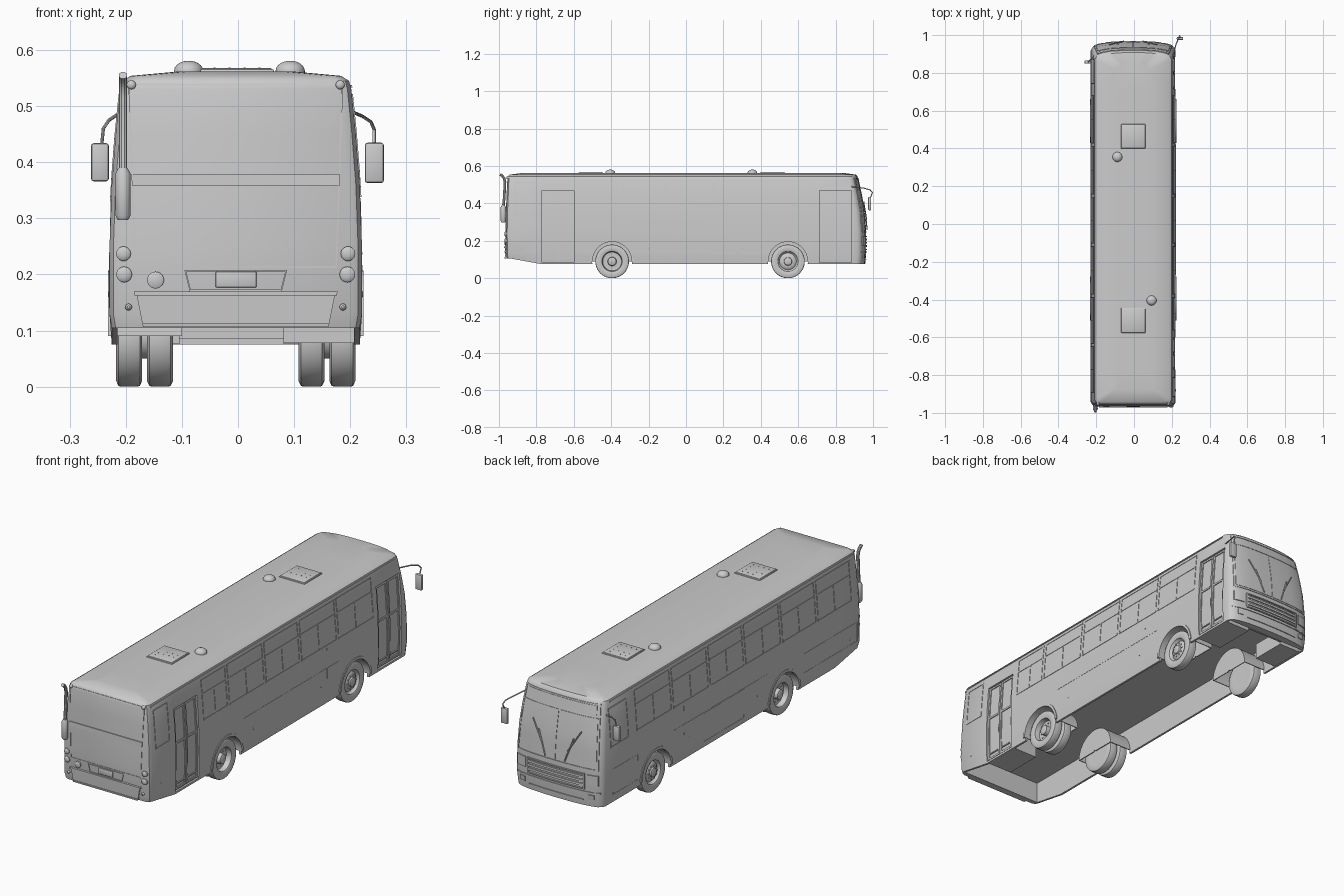
import bpy, bmesh, math
from mathutils import Vector

if "Cube" in bpy.data.objects:
    bpy.data.objects.remove(bpy.data.objects["Cube"])

# body levels: height, half width, front y, rear y
LEV = [(.075, .221, .958, -.957), (.13, .225, .963, -.962), (.25, .225, .962, -.963), (.36, .221, .953, -.961),
       (.45, .214, .938, -.957), (.53, .206, .921, -.954), (.545, .202, .916, -.951),
       (.554, .188, .908, -.942), (.562, .10, .85, -.88)]


def lev(z):
    z = min(max(z, LEV[0][0]), LEV[-1][0])
    for a, b in zip(LEV, LEV[1:]):
        if z <= b[0]:
            t = (z - a[0]) / (b[0] - a[0])
            return [a[i] + t * (b[i] - a[i]) for i in (1, 2, 3)]


def nose(w):  # half plan curve of the front: x, setback
    return [(0, 0), (w * .3, .001), (w * .6, .005), (w - .045, .012), (w - .022, .019), (w - .007, .03), (w, .045)]


def front_y(x, z):
    w, yf, _ = lev(z)
    pts, x = nose(w), min(abs(x), w)
    for a, b in zip(pts, pts[1:]):
        if x <= b[0]:
            return yf - a[1] - (b[1] - a[1]) * (x - a[0]) / (b[0] - a[0])
    return yf - .045


# surface maps: (u, v, offset) -> point on the body skin
def side(s):
    return lambda u, v, d: (s * (lev(v)[0] + d), u, v)


def front(u, v, d):
    x = u * lev(v)[0]
    return (x, front_y(x, v) + d, v)


def rear(u, v, d):
    return (u, lev(v)[2] - d, v)


def rear_taper(u, v, d):
    return (u * (.176 + .035 * (v - .1)), lev(v)[2] - d, v)


def bumper(u, v, d):
    return rear(u * (.165 + .2 * (v - .105)), v, d)


def arch(s, y):
    return lambda a, r, d: (s * (.225 + d), y + r * math.cos(a), .09 + r * math.sin(a))


def finish(name, bm, angle=35):
    bmesh.ops.recalc_face_normals(bm, faces=bm.faces)
    me = bpy.data.meshes.new(name)
    bm.to_mesh(me)
    bm.free()
    ob = bpy.data.objects.new(name, me)
    bpy.context.collection.objects.link(ob)
    smooth(ob, angle)
    return ob


def smooth(ob, angle=35):
    bpy.ops.object.select_all(action='DESELECT')
    bpy.context.view_layer.objects.active = ob
    ob.select_set(True)
    bpy.ops.object.shade_smooth_by_angle(angle=math.radians(angle))


def skin(name, f, rects, d0=-.004, d1=.002, nu=1, nv=1):
    """Closed slabs laid on a mapped surface, one per (u0, u1, v0, v1)."""
    bm = bmesh.new()
    for u0, u1, v0, v1 in rects:
        g = [[[bm.verts.new(f(u0 + (u1 - u0) * i / nu, v0 + (v1 - v0) * j / nv, d))
               for j in range(nv + 1)] for i in range(nu + 1)] for d in (d0, d1)]
        for k in g:
            for i in range(nu):
                for j in range(nv):
                    bm.faces.new((k[i][j], k[i + 1][j], k[i + 1][j + 1], k[i][j + 1]))
        edge = [(i, 0) for i in range(nu)] + [(nu, j) for j in range(nv)] + \
               [(i, nv) for i in range(nu, 0, -1)] + [(0, j) for j in range(nv, 0, -1)]
        for (a, b), (c, e) in zip(edge, edge[1:] + edge[:1]):
            bm.faces.new((g[0][a][b], g[0][c][e], g[1][c][e], g[1][a][b]))
    return finish(name, bm)


def frame(u0, u1, v0, v1, tu, tv=None):
    tv = tv or tu
    return [(u0, u1, v0, v0 + tv), (u0, u1, v1 - tv, v1), (u0, u0 + tu, v0 + tv, v1 - tv), (u1 - tu, u1, v0 + tv, v1 - tv)]


def box(name, lo, hi, bev=0):
    bm = bmesh.new()
    bmesh.ops.create_cube(bm, size=1)
    for v in bm.verts:
        v.co = [(lo[i] + hi[i]) / 2 + v.co[i] * (hi[i] - lo[i]) for i in range(3)]
    if bev:
        bmesh.ops.bevel(bm, geom=bm.edges[:], offset=bev, segments=2, affect='EDGES', profile=.5)
    return finish(name, bm)


def lathe(name, prof, loc, axis, n=32):
    """Spin (radius, height) points round an axis through loc."""
    bm = bmesh.new()
    q = Vector((0, 0, 1)).rotation_difference(Vector(axis))
    rings = [[bm.verts.new(Vector(loc) + q @ Vector((r * math.cos(math.tau * i / n), r * math.sin(math.tau * i / n), h)))
              for i in range(n)] for r, h in prof]
    for a, b in zip(rings, rings[1:]):
        for i in range(n):
            bm.faces.new((a[i], a[(i + 1) % n], b[(i + 1) % n], b[i]))
    bm.faces.new(rings[0])
    bm.faces.new(rings[-1])
    return finish(name, bm)


def tube(name, pts, r):
    cu = bpy.data.curves.new(name, 'CURVE')
    cu.dimensions, cu.bevel_depth, cu.bevel_resolution, cu.use_fill_caps = '3D', r, 3, True
    sp = cu.splines.new('POLY')
    sp.points.add(len(pts) - 1)
    for p, c in zip(sp.points, pts):
        p.co = (*c, 1)
    ob = bpy.data.objects.new(name, cu)
    bpy.context.collection.objects.link(ob)
    bpy.ops.object.select_all(action='DESELECT')
    bpy.context.view_layer.objects.active = ob
    ob.select_set(True)
    bpy.ops.object.convert(target='MESH')
    smooth(bpy.context.object)


# body shell lofted from plan outlines, underside kicked up at the tail
bm, rings = bmesh.new(), []
for k, (z, w, yf, yr) in enumerate(LEV):
    half = [(w - .022, yr), (w - .007, yr + .007), (w, yr + .022), (w, -.77), (w, .7)] + \
           [(x, yf - s) for x, s in reversed(nose(w))]
    full = half + [(-x, y) for x, y in reversed(half[:-1])]
    rings.append([bm.verts.new((x, y, .105 if k == 0 and y < -.8 else z)) for x, y in full])
for a, b in zip(rings, rings[1:]):
    for i in range(len(a)):
        j = (i + 1) % len(a)
        bm.faces.new((a[i], a[j], b[j], b[i]))
low = rings[0]
bm.faces.new(low[:3] + low[-3:])
bm.faces.new((low[2], low[3], low[-4], low[-3]))
bm.faces.new(low[3:-3])
bm.faces.new(rings[-1])
bmesh.ops.triangulate(bm, faces=bm.faces[:])
body = finish("body", bm)

# openings: underfloor, wheel arches, doors
WHEELS = (-.395, .545)
DOORS = ((-.77, -.6), (.715, .885))
cutters = [box("cut_floor", (-.211, -.935, -.1), (.211, .921, .204))]
for y in WHEELS:
    cutters.append(lathe("cut_arch", [(.107, -.3), (.107, .3)], (0, y, .0903), (1, 0, 0)))
for y0, y1 in DOORS:
    cutters.append(skin("cut_door", side(1), [(y0, y1, .085, .468)], -.009, .03, 1, 6))
for c in cutters:
    m = body.modifiers.new("cut", 'BOOLEAN')
    m.operation, m.solver, m.object = 'DIFFERENCE', 'EXACT', c
    bpy.context.view_layer.objects.active = body
    bpy.ops.object.modifier_apply(modifier=m.name)
    bpy.data.objects.remove(c)
smooth(body)

# wheel housings under the floor
for s in (-1, 1):
    for y in WHEELS:
        skin("wheel_housing", arch(s, y), [(0, math.pi, .107, .111)], -.125, -.01, 24)
        skin("wheel_housing_wall", arch(s, y), [(0, math.pi, .005, .111)], -.129, -.125, 24)

# doors: two leaves each, with framed panes
for y0, y1 in DOORS:
    ym = (y0 + y1) / 2
    rects = []
    for a, b in ((y0 + .003, ym - .002), (ym + .002, y1 - .003)):
        rects += frame(a, b, .09, .464, .009) + [(a + .009, b - .009, .3, .309), (a + .009, b - .009, .115, .12)]
    skin("door_leaves", side(1), rects, -.01, -.005, 1, 3)

# side windows, sliders, gutters and skirt seams
EDGES = [-.9, -.64, -.38, -.11, .15, .42, .69]
for s in (-1, 1):
    spans = list(zip(EDGES, EDGES[1:])) if s < 0 else [(-.57, -.38)] + list(zip(EDGES[2:], EDGES[3:]))
    rects = []
    for a, b in spans:
        a, b = a + .006, b - .006
        rects += frame(a, b, .338, .522, .005) + [(a + .005, b - .005, .455, .46), ((a + b) / 2 - .002, (a + b) / 2 + .002, .343, .455)]
    rects += frame(-.915, -.81, .338, .515, .005) if s > 0 else frame(.74, .875, .33, .51, .006)
    skin("side_windows", side(s), rects, -.004, .002, 1, 3)
    skin("roof_gutter", side(s), [(-.93, .86, .533, .538)], -.004, .003)
    skirt = [(-.27, .42, .236, .239), (.339, .341, .19, .33)]
    if s < 0:
        skirt += frame(-.93, -.53, .14, .23, .002) + frame(.68, .86, .11, .23, .002) + frame(-.1, .2, .1, .235, .002)
    skin("skirt_seams", side(s), skirt, -.004, .001)
    for y in WHEELS:
        skin("wheel_arch_trim", arch(s, y), [(0, math.pi, .105, .117)], -.012, .003, 24)
    for y in (-.88, -.2, .3):
        lathe("side_marker", [(.006, -.006), (.006, .001), (.003, .002)], (s * .225, y, .165), (s, 0, 0), 12)

# wheels: single in front, dual at the rear
for s in (-1, 1):
    ax = (s, 0, 0)
    tyre = [(.02, -.022), (.06, -.022), (.08, -.023), (.0885, -.019), (.09, -.014), (.09, .014), (.0885, .019), (.08, .023), (.058, .021), (.054, .019)]
    lathe("front_wheel", tyre + [(.05, .01), (.045, .006), (.036, .014), (.022, .016), (.02, .022), (.012, .025)], (s * .19, WHEELS[1], .09), ax, 40)
    lathe("rear_outer_wheel", tyre + [(.05, -.004), (.03, -.008), (.024, -.006), (.022, .014), (.013, .018)], (s * .19, WHEELS[0], .09), ax, 40)
    lathe("rear_inner_wheel", tyre, (s * .135, WHEELS[0], .09), ax, 40)
    lathe("dual_wheel_hub", [(.04, .147), (.04, .177)], (0, WHEELS[0], .09), ax)
    for y, r, x in ((WHEELS[0], .038, .181), (WHEELS[1], .03, .202)):
        for i in range(10):
            a = i * math.tau / 10
            lathe("wheel_bolt", [(.004, 0), (.004, .006)], (s * x, y + r * math.cos(a), .09 + r * math.sin(a)), ax, 6)

# under-floor boxes: steps and battery case
box("front_step_well", (.085, .7, .076), (.212, .9, .21))
box("rear_step_well", (.085, -.77, .078), (.212, -.59, .21))
box("battery_case", (-.212, .73, .076), (-.1, .9, .15))
box("front_crossmember", (-.1, .9, .085), (.085, .93, .15))

# roof hatches and domes
for y in (.4625, -.51):
    box("roof_hatch", (-.064, y - .066, .555), (.068, y + .066, .566), .003)
    box("roof_hatch_lid", (-.06, y - .062, .56), (.064, y + .062, .568), .002)
    for i in range(4):
        for j in range(4):
            lathe("hatch_rivet", [(.002, 0), (.002, .0012)], (-.038 + i * .0267, y - .04 + j * .0267, .568), (0, 0, 1), 6)
for x, y in ((-.084, .355), (.097, -.405)):
    lathe("roof_vent_dome", [(.026, 0)] + [(.026 * math.cos(a), .006 + .018 * math.sin(a)) for a in (0, .3, .6, .9, 1.2, 1.45)], (x, y, .557), (0, 0, 1))

# rear panel, plate recess and bumper
skin("rear_panel_seams", rear_taper, frame(-1, 1, .212, .54, .012, .003), -.004, .002, 1, 6)
skin("rear_window_ledge", rear_taper, [(-1, 1, .358, .379)], -.004, .004)
skin("plate_surround", lambda u, v, d: rear(u * (.082 + .25 * (v - .17)), v, d), frame(-1, 1, .17, .208, .03, .003), -.004, .003)
box("number_plate", (-.036, -.968, .177), (.037, -.955, .205), .002)
skin("rear_bumper", bumper, [(-1, 1, .113, .163)], -.004, .006)
skin("rear_bumper_lips", bumper, [(-1.02, 1.02, .163, .17), (-1, 1, .106, .113)], -.004, .01)
for s in (-1, 1):
    for x, z, r in ((.2, .237, .013), (.199, .2, .014), (.191, .142, .006), (.186, .538, .008)):
        lathe("rear_lamp", [(r, -.02), (r, .004), (r * .85, .006), (r * .4, .008)], (s * x, lev(z)[2], z), (0, -1, 0), 20)
lathe("fuel_cap", [(.015, -.01), (.015, .005), (.012, .007)], (-.143, -.963, .19), (0, -1, 0), 24)

# exhaust stack at the rear corner
lathe("exhaust_silencer", [(.009, .297), (.0135, .305), (.0135, .38), (.008, .39)], (-.201, -.977, 0), (0, 0, 1), 24)
tube("exhaust_pipe", [(-.201, -.977, .38), (-.201, -.972, .43), (-.201, -.968, .515), (-.201, -.973, .535), (-.201, -.983, .548), (-.201, -.994, .555)], .0075)

# front: windscreen, sign, wipers, grille, headlamps, bumper
skin("windscreen", front, [(-.88, -.01, .255, .475), (.01, .88, .255, .475)], -.006, .002, 10, 6)
skin("windscreen_frame", front, frame(-.92, .92, .245, .535, .025, .005), -.006, .003, 16, 4)
skin("destination_sign", front, [(-.85, .85, .487, .528)], -.006, .002, 16, 2)
for s in (-1, 1):
    for x0, x1, z0, z1, d in ((.05, .09, .26, .37, .008), (.065, .125, .31, .41, .01)):
        tube("wiper", [(s * x0, front_y(x0, z0) + d, z0), (s * x1, front_y(x1, z1) + d, z1)], .003)
    skin("headlamp", front, [(s * .7, s * .92, .175, .222)], -.01, .005, 4, 2)
    skin("front_fog_lamp", front, [(s * .72, s * .84, .108, .13)], -.01, .004, 3)
skin("grille_frame", front, frame(-.65, .65, .152, .225, .03, .005), -.006, .006, 12)
skin("grille_slats", front, [(-.62, .62, .167 + i * .018, .177 + i * .018) for i in range(3)], -.006, .005, 12)
skin("front_bumper", front, [(-.95, .95, .138, .143), (-.62, .62, .1, .104)], -.006, .004, 16)

for ob in bpy.data.objects:  # body sits slightly off centre between the mirrors
    ob.location.x -= .004

# mirrors
tube("right_mirror_arm", [(.203, .88, .49), (.222, .95, .482), (.237, .985, .472), (.243, .997, .458), (.243, .985, .43)], .003)
box("right_mirror", (.226, .974, .363), (.26, .99, .435), .005)
tube("left_mirror_arm", [(-.212, .89, .487), (-.23, .872, .475), (-.24, .862, .46), (-.243, .858, .43)], .003)
box("left_mirror", (-.262, .849, .366), (-.23, .866, .434), .005)
